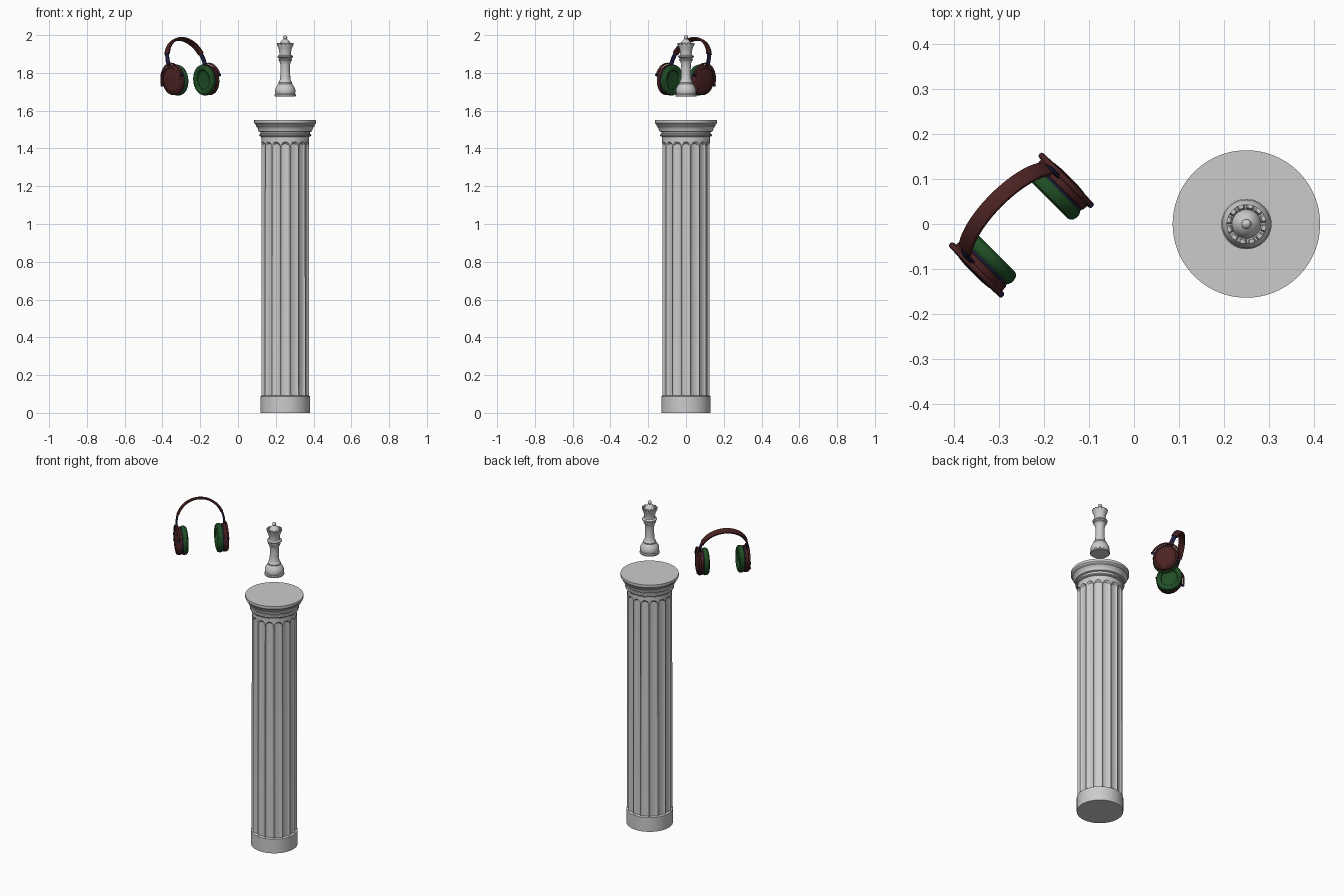
import bpy, bmesh
from math import sin, cos, pi, radians, sqrt
from mathutils import Matrix, Vector

if "Cube" in bpy.data.objects:
    bpy.data.objects.remove(bpy.data.objects["Cube"])


def material(name, rgb):
    m = bpy.data.materials.new(name)
    m.diffuse_color = (*rgb, 1)
    m.use_nodes = True
    m.node_tree.nodes["Principled BSDF"].inputs["Base Color"].default_value = m.diffuse_color
    return m


RED = material("dark_red", (0.07, 0.016, 0.016))
GREEN = material("dark_green", (0.014, 0.075, 0.018))
NAVY = material("navy", (0.014, 0.014, 0.06))


def loft(name, rings, mat=None, matrix=None, angle=30):
    """Skin closed rings of points and cap both ends."""
    bm = bmesh.new()
    vs = [[bm.verts.new(p) for p in r] for r in rings]
    n = len(vs[0])
    for a, b in zip(vs, vs[1:]):
        for i in range(n):
            j = (i + 1) % n
            bm.faces.new((a[i], a[j], b[j], b[i]))
    bm.faces.new(vs[0][::-1])
    bm.faces.new(vs[-1])
    bmesh.ops.remove_doubles(bm, verts=bm.verts, dist=1e-5)
    bmesh.ops.recalc_face_normals(bm, faces=bm.faces)
    if matrix:
        bm.transform(matrix)
    me = bpy.data.meshes.new(name)
    bm.to_mesh(me)
    bm.free()
    ob = bpy.data.objects.new(name, me)
    bpy.context.collection.objects.link(ob)
    if mat:
        me.materials.append(mat)
    bpy.ops.object.select_all(action='DESELECT')
    ob.select_set(True)
    bpy.context.view_layer.objects.active = ob
    bpy.ops.object.shade_smooth_by_angle(angle=radians(angle))
    return ob


def circle(r, z, n=64):
    return [(r * cos(2 * pi * i / n), r * sin(2 * pi * i / n), z) for i in range(n)]


def lathe(name, profile, n=64, **kw):
    return loft(name, [circle(r, z, n) for r, z in profile], **kw)


CENTRE = Matrix.Translation((0.25, 0, 0))

# Fluted shaft: scooped grooves with round tops
FLUTES, STEPS = 16, 10
N = FLUTES * STEPS


def shaft_ring(r, depth, z, arch=0):
    pts = []
    for i in range(N):
        t = 2 * (i % STEPS) / STEPS - 1
        s = sqrt(max(0, 1 - t * t))
        a = 2 * pi * (i - STEPS / 2) / N
        rr = r - depth * s
        pts.append((rr * cos(a), rr * sin(a), z + arch * s))
    return pts


loft("column_shaft", [
    circle(0.131, 0, N), circle(0.131, 0.088, N), circle(0.128, 0.09, N),
    shaft_ring(0.128, 0.011, 0.092), shaft_ring(0.127, 0.011, 1.40, 0.025),
    shaft_ring(0.127, 0, 1.408, 0.027), circle(0.127, 1.455, N)], matrix=CENTRE)

# Capital mouldings
lathe("column_capital", [
    (0.124, 1.45), (0.128, 1.462), (0.136, 1.465), (0.138, 1.47), (0.136, 1.476),
    (0.130, 1.479), (0.131, 1.487), (0.141, 1.49), (0.143, 1.497), (0.146, 1.507),
    (0.152, 1.515), (0.156, 1.519), (0.156, 1.525), (0.162, 1.532), (0.164, 1.534),
    (0.164, 1.55)], n=96, matrix=CENTRE)

# Chess piece body
lathe("chess_piece_body", [
    (0.053, 1.675), (0.056, 1.678), (0.056, 1.685), (0.051, 1.689), (0.054, 1.697),
    (0.054, 1.708), (0.050, 1.722), (0.042, 1.735), (0.036, 1.742), (0.037, 1.748),
    (0.033, 1.754), (0.028, 1.765), (0.026, 1.79), (0.025, 1.82), (0.026, 1.845),
    (0.030, 1.86), (0.036, 1.868), (0.036, 1.874), (0.031, 1.877), (0.042, 1.884),
    (0.042, 1.889), (0.032, 1.895), (0.030, 1.90)], matrix=CENTRE)

# Notched crown
CN = 72


def crown_ring(r, z, notch=0):
    return [(x, y, zz - (notch if i % 6 in (0, 1) else 0))
            for i, (x, y, zz) in enumerate(circle(r, z, CN))]


loft("chess_piece_crown", [
    circle(0.030, 1.895, CN), circle(0.031, 1.91, CN), circle(0.035, 1.93, CN),
    circle(0.041, 1.943, CN), crown_ring(0.044, 1.959, 0.01),
    crown_ring(0.036, 1.959, 0.01), circle(0.032, 1.947, CN), circle(0.029, 1.957, CN),
    circle(0.022, 1.968, CN), circle(0.012, 1.977, CN), circle(0.006, 1.98, CN)],
    matrix=CENTRE)
lathe("chess_piece_finial", [(max(1e-4, 0.011 * sin(pi * k / 12)), 1.988 - 0.0115 * cos(pi * k / 12))
                             for k in range(13)], n=32, matrix=CENTRE)

# Headphones: local x across, y back, z up; leaned back and turned
HEAD = (Matrix.Translation((-0.25, -0.003, 1.762)) @ Matrix.Rotation(radians(45), 4, 'Z')
        @ Matrix.Rotation(radians(-20), 4, 'X'))


def sweep(path, w, h, n=16, power=0.6):
    """Rounded-box section along (x, y, z, outward) points; w is along the side axis."""
    rings = []
    for p, out, side in path:
        ring = []
        for i in range(n):
            a = 2 * pi * i / n
            c, s = cos(a), sin(a)
            ring.append(p + side * (w * abs(c) ** power * (1 if c > 0 else -1))
                        + out * (h * abs(s) ** power * (1 if s > 0 else -1)))
        rings.append(ring)
    return rings


def band_path(a0, a1, steps=40, r=0.136, z0=0.096):
    path = []
    for k in range(steps + 1):
        a = radians(a0 + (a1 - a0) * k / steps)
        out = Vector((cos(a), 0, sin(a)))
        path.append((out * r + Vector((0, 0, z0)), out, Vector((0, 1, 0))))
    return path


loft("headband", sweep(band_path(22, 158), 0.019, 0.007), RED, HEAD)

for side, word in ((-1, "left"), (1, "right")):
    # Slider joining band and yoke
    a = (-8, 24) if side > 0 else (188, 156)
    loft(word + "_slider", sweep(band_path(*a, steps=10), 0.013, 0.005), NAVY, HEAD)

    # Yoke arch over the cup
    arch = []
    for k in range(33):
        t = radians(-4 + 188 * k / 32)
        out = Vector((0, cos(t) * 0.078, sin(t) * 0.088))
        arch.append((out + Vector((side * 0.141, 0, 0)), out.normalized(), Vector((1, 0, 0))))
    loft(word + "_yoke", sweep(arch, 0.006, 0.005, power=0.8), RED, HEAD)

    # Oval cup parts are lathed along the side axis
    cup = HEAD @ Matrix.Rotation(side * pi / 2, 4, 'Y') @ Matrix.Diagonal((0.083, 0.073, 1, 1))
    lathe(word + "_cup_shell", [
        (0.90, 0.118), (0.97, 0.121), (0.98, 0.135), (0.95, 0.143), (0.90, 0.147),
        (0.80, 0.149), (0.77, 0.147), (0.6, 0.150), (0.3, 0.152), (0.05, 0.152)],
        mat=RED, matrix=cup)
    lathe(word + "_cup_seam", [(0.9, 0.115), (0.94, 0.115), (0.94, 0.120), (0.9, 0.120)],
          mat=NAVY, matrix=cup)
    lathe(word + "_ear_pad", [
        (0.90, 0.117), (0.96, 0.113), (1.0, 0.106), (1.0, 0.098), (0.97, 0.090),
        (0.90, 0.085), (0.80, 0.083), (0.70, 0.085), (0.63, 0.090), (0.60, 0.099),
        (0.3, 0.101), (0.05, 0.101)], mat=GREEN, matrix=cup)

    # Pivot pins at the yoke ends
    for s in (-1, 1):
        pin = (HEAD @ Matrix.Translation((side * 0.141, s * 0.066, 0))
               @ Matrix.Rotation(-s * pi / 2, 4, 'X'))
        lathe(word + "_pivot_pin", [(0.007, 0), (0.007, 0.017), (0.005, 0.02)],
              n=24, mat=NAVY, matrix=pin)
